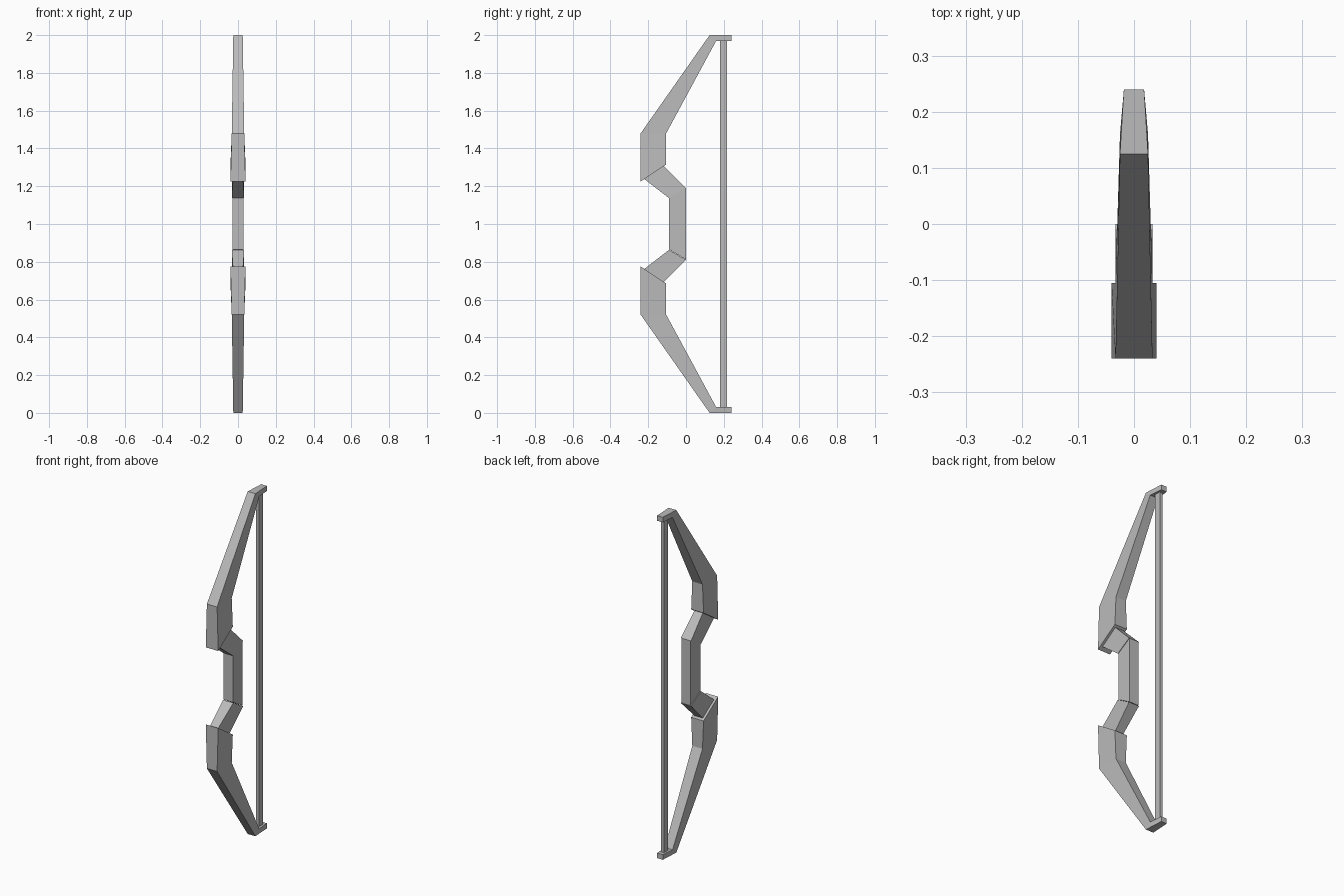
import bpy
import bmesh

old = bpy.data.objects.get("Cube")
if old:
    bpy.data.objects.remove(old, do_unlink=True)

grey = bpy.data.materials.new("plain grey")
grey.use_nodes = True
colour = (0.5, 0.5, 0.5, 1)
grey.diffuse_color = colour
grey.node_tree.nodes["Principled BSDF"].inputs["Base Color"].default_value = colour


def loft(name, sections, flip=False):
    """Join rectangular sections given as (front y, z), (back y, z), half width."""
    bm = bmesh.new()
    rings = []
    for front, back, half in sections:
        corners = [(-half, *front), (half, *front), (half, *back), (-half, *back)]
        rings.append([bm.verts.new((x, y, 2 - z if flip else z)) for x, y, z in corners])
    for a, b in zip(rings, rings[1:]):
        for i in range(4):
            j = (i + 1) % 4
            bm.faces.new((a[i], a[j], b[j], b[i]))
    bm.faces.new(rings[0][::-1])
    bm.faces.new(rings[-1])
    bmesh.ops.recalc_face_normals(bm, faces=bm.faces)
    mesh = bpy.data.meshes.new(name)
    bm.to_mesh(mesh)
    bm.free()
    mesh.materials.append(grey)
    obj = bpy.data.objects.new(name, mesh)
    bpy.context.collection.objects.link(obj)
    return obj


# Limb: broad root, bend, slope and hooked tip
limb = [
    ((-0.24, 1.225), (-0.105, 1.315), 0.04),
    ((-0.24, 1.48), (-0.105, 1.48), 0.033),
    ((0.125, 2.0), (0.16, 1.97), 0.025),
    ((0.24, 2.0), (0.24, 1.97), 0.018),
]

# Slanted neck joining grip and limb
neck = [
    ((-0.09, 1.137), (0.0, 1.19), 0.033),
    ((-0.23, 1.245), (-0.125, 1.315), 0.026),
]

for side, flip in (("upper", False), ("lower", True)):
    loft(side + "_limb", limb, flip)
    loft(side + "_neck", neck, flip)

# Upright hand grip with mitred ends
loft("grip", [
    ((-0.09, 0.865), (0.0, 0.812), 0.03),
    ((-0.09, 1.137), (0.0, 1.19), 0.03),
])

# Taut string between the tips
loft("bow_string", [
    ((0.18, 0.03), (0.217, 0.03), 0.009),
    ((0.18, 1.97), (0.217, 1.97), 0.009),
])
